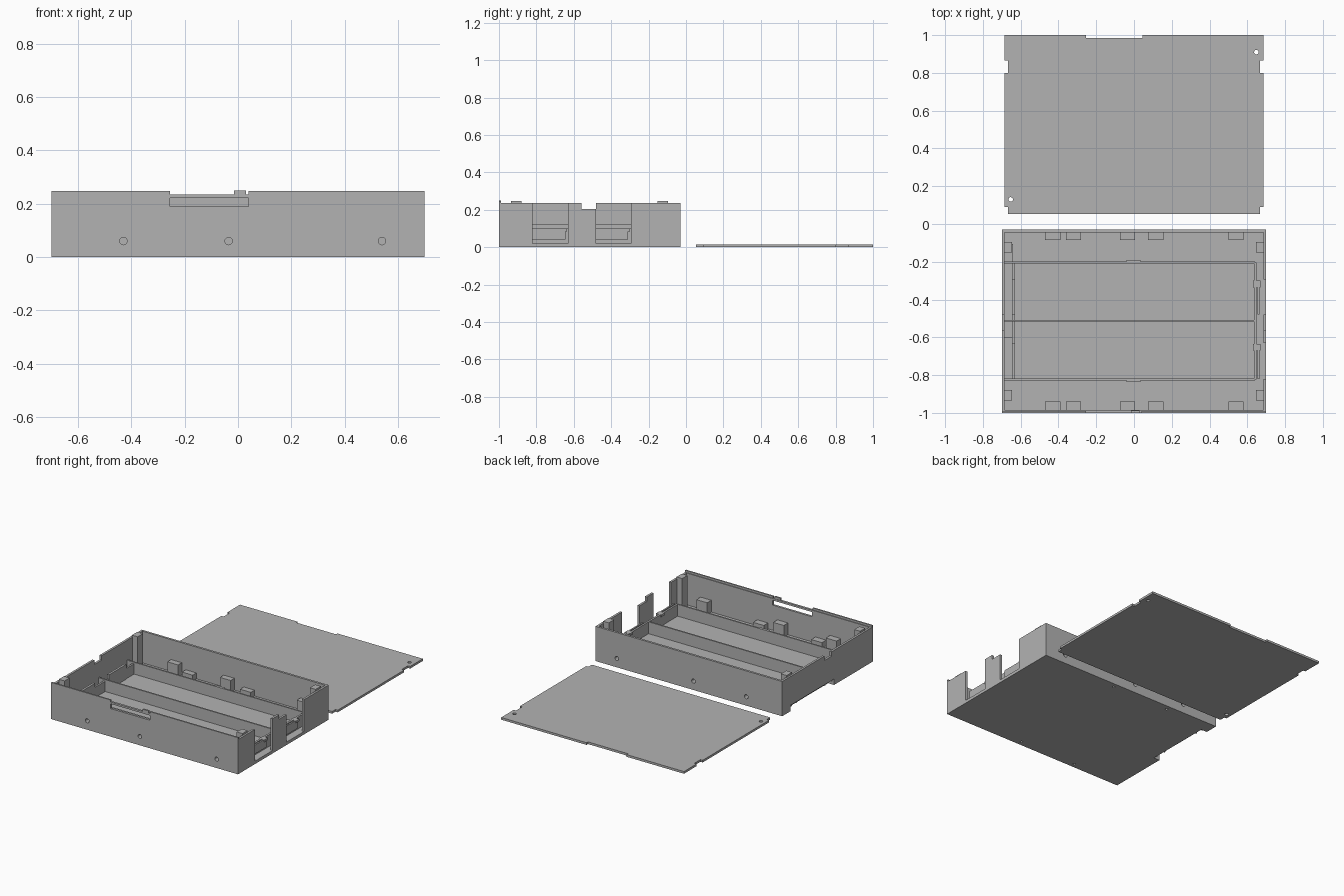
import bpy, bmesh, math
from mathutils import Matrix, Vector

if "Cube" in bpy.data.objects:
    bpy.data.objects.remove(bpy.data.objects["Cube"])

grey = bpy.data.materials.new("matte grey")
grey.diffuse_color = (0.45, 0.45, 0.45, 1)
grey.use_nodes = True
grey.node_tree.nodes["Principled BSDF"].inputs["Base Color"].default_value = grey.diffuse_color

X, Y0, Y1 = 0.70, -1.0, -0.03      # tray half width, front and back
T, FLOOR, RIM = 0.015, 0.02, 0.235  # wall, floor, rim height


def finish(name, bm):
    me = bpy.data.meshes.new(name)
    bm.to_mesh(me)
    bm.free()
    me.materials.append(grey)
    ob = bpy.data.objects.new(name, me)
    bpy.context.scene.collection.objects.link(ob)
    return ob


def add_box(bm, x0, x1, y0, y1, z0, z1):
    c = Vector(((x0 + x1) / 2, (y0 + y1) / 2, (z0 + z1) / 2))
    m = Matrix.Translation(c) @ Matrix.Diagonal((x1 - x0, y1 - y0, z1 - z0, 1))
    bmesh.ops.create_cube(bm, size=1, matrix=m)


def boxes(name, *bounds):
    bm = bmesh.new()
    for b in bounds:
        add_box(bm, *b)
    return finish(name, bm)


def cylinder(name, x, y, z, r, depth, along_y=False):
    bm = bmesh.new()
    m = Matrix.Translation((x, y, z))
    if along_y:
        m = m @ Matrix.Rotation(math.pi / 2, 4, 'X')
    bmesh.ops.create_cone(bm, cap_ends=True, segments=20, radius1=r, radius2=r,
                          depth=depth, matrix=m)
    return finish(name, bm)


def cut(ob, cutters):
    for c in cutters:
        mod = ob.modifiers.new("cut", 'BOOLEAN')
        mod.operation, mod.solver, mod.object = 'DIFFERENCE', 'EXACT', c
        c.hide_render = True
        c.hide_viewport = True
        c.display_type = 'WIRE'


# Tray shell: solid block hollowed out, then every opening cut
shell = boxes("tray_shell", (-X, X, Y0, Y1, 0, RIM))
openings = [
    boxes("cavity_cutter", (-X + T, X - T, Y0 + T, Y1 - T, FLOOR, 0.4)),
    boxes("cable_notch_cutter", (-0.9, 0.9, -0.56, -0.48, 0.205, 0.4)),
    boxes("finger_slot_cutter", (-0.255, 0.04, -1.1, -0.95, 0.19, 0.222)),
    boxes("bottom_notch_cutter", (-0.9, -0.655, -0.585, -0.12, -0.1, 0.04)),
]
for y0, y1 in ((-0.82, -0.63), (-0.48, -0.295)):
    openings.append(boxes("side_opening_cutter", (0.66, 0.9, y0, y1, FLOOR, 0.4)))

# Screw holes through front and back walls, and through the floor
holes = []
for x in (-0.43, -0.035, 0.54):
    for y in (Y0, Y1):
        holes.append(cylinder("wall_hole_cutter", x, y, 0.06, 0.014, 0.09, True))
for x in (-0.32, 0.115):
    for y in (Y0 + 0.032, Y1 - 0.032):
        holes.append(cylinder("floor_hole_cutter", x, y, 0, 0.009, 0.1))
cut(shell, openings + holes)

# Cover for the floor notch, so the tray stays closed inside
boxes("notch_cover", (-X + T, -0.64, -0.6, -0.105, 0.04, 0.05),
      (-0.655, -0.64, -0.6, -0.105, 0.0, 0.05))

# Thin raised lip on the front wall, with a gap over the slot and a latch tab
boxes("front_lip", (-X, -0.255, Y0, Y0 + 0.01, RIM, 0.248),
      (0.04, X, Y0, Y0 + 0.01, RIM, 0.248))
boxes("latch_tab", (-0.015, 0.03, Y0, Y0 + 0.012, RIM, 0.25))

# Screw bosses along front and back walls: tall and short
for x, h in ((-0.43, 0.10), (-0.32, 0.06), (-0.035, 0.10), (0.115, 0.06), (0.54, 0.10)):
    w = 0.04
    for side, ya, yb in (("front", Y0 + T, Y0 + 0.06), ("back", Y1 - 0.055, Y1 - T)):
        boss = boxes(side + "_boss", (x - w, x + w, ya, yb, FLOOR, h))
        cut(boss, holes)

# Corner posts with tabs that hold the lid
for s in (-1, 1):
    for ya, yb in ((-0.935, -0.88), (-0.152, -0.095)):
        xa, xb = sorted((s * 0.645, s * 0.688))
        boxes("corner_post", (xa, xb, ya, yb, FLOOR, 0.248))

# Battery bay: long dividers, end walls, small centre ribs
boxes("bay_dividers", *[(-0.685, 0.64, y - 0.005, y + 0.005, FLOOR, 0.1)
                        for y in (-0.203, -0.512, -0.823)])
boxes("divider_ribs", (-0.04, 0.035, -0.198, -0.19, FLOOR, 0.1),
      (-0.04, 0.035, -0.836, -0.828, FLOOR, 0.1))
boxes("bay_end_walls", (-0.645, -0.633, -0.823, -0.203, FLOOR, 0.09),
      (0.635, 0.648, -0.823, -0.203, FLOOR, 0.1))

# Contact holders at both ends of each cell
for y0, y1 in ((-0.82, -0.63), (-0.48, -0.295)):
    boxes("right_contact_holder", (0.655, 0.665, y0, y1 - 0.015, 0.04, 0.1),
          (0.63, 0.67, y1 - 0.04, y1 - 0.005, 0.085, 0.1))
    boxes("left_contact_holder", (-0.645, -0.63, y0, y1, FLOOR, 0.12))

# Flat lid beside the tray, with edge notches and two screw holes
lid = boxes("lid", (-0.685, 0.685, 0.053, 1.0, 0, 0.015))
lid_cuts = [boxes("lid_front_notch_cutter", (-0.255, 0.045, 0.985, 1.1, -0.1, 0.1))]
for s in (-1, 1):
    xa, xb = sorted((s * 0.668, s * 0.8))
    for ya, yb in ((0.0, 0.09), (0.80, 0.865)):
        lid_cuts.append(boxes("lid_side_notch_cutter", (xa, xb, ya, yb, -0.1, 0.1)))
for x, y in ((-0.653, 0.13), (0.648, 0.91)):
    lid_cuts.append(cylinder("lid_hole_cutter", x, y, 0, 0.012, 0.1))
cut(lid, lid_cuts)
